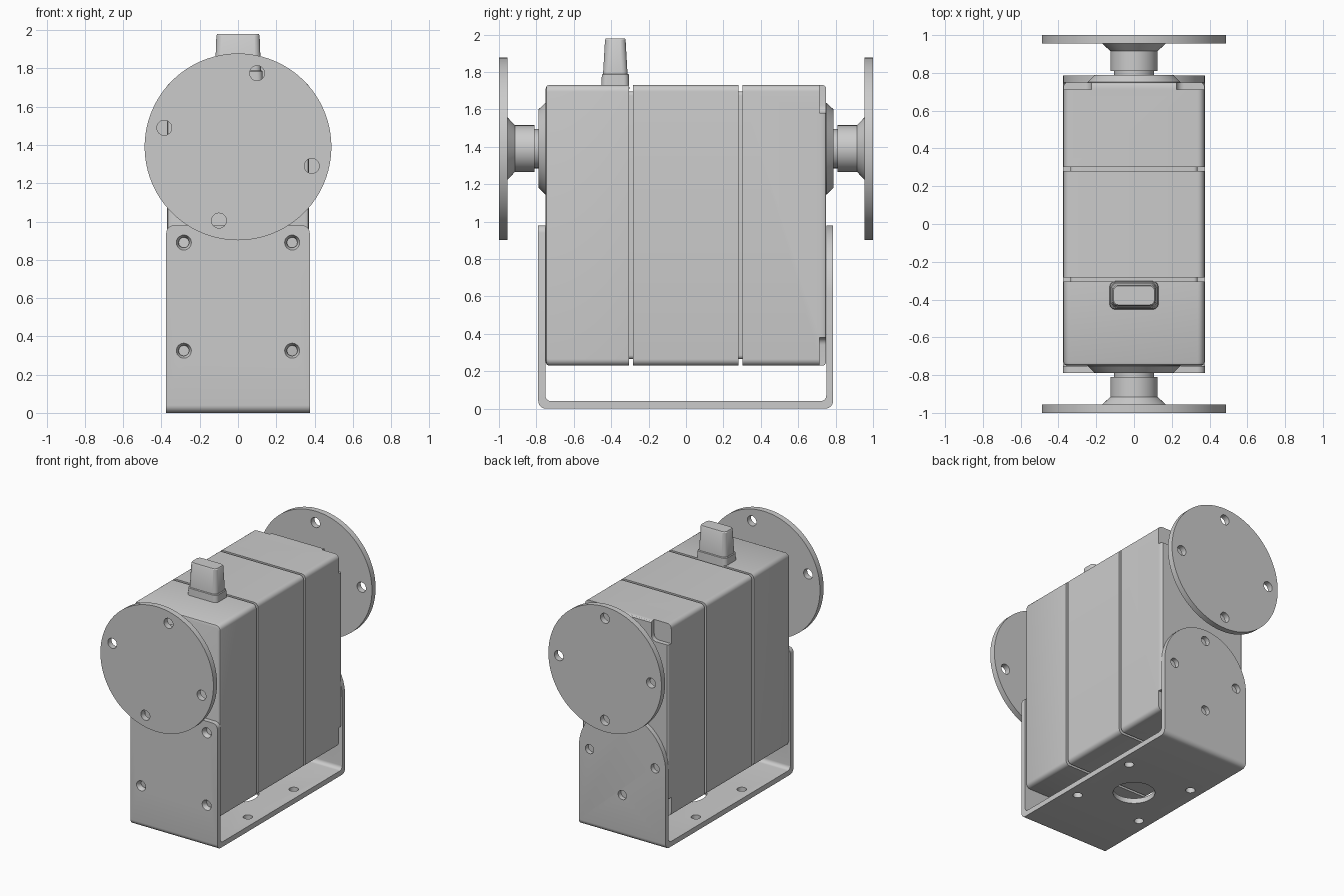
import bpy, bmesh
from math import sin, cos, pi, radians

if "Cube" in bpy.data.objects:
    bpy.data.objects.remove(bpy.data.objects["Cube"])


def rrect(u, v, hu, hv, r, n=6):
    """Rounded rectangle outline around (u, v)."""
    pts = []
    for k, (su, sv) in enumerate([(1, 1), (-1, 1), (-1, -1), (1, -1)]):
        for i in range(n + 1):
            a = (k + i / n) * pi / 2
            pts.append((u + su * (hu - r) + r * cos(a), v + sv * (hv - r) + r * sin(a)))
    return pts


def circle(u, v, r, n=48):
    return [(u + r * cos(2 * pi * i / n), v + r * sin(2 * pi * i / n)) for i in range(n)]


def loft(name, axis, sections):
    """Skin a list of (outline, position) sections along an axis."""
    place = {'x': lambda u, v, d: (d, u, v),
             'y': lambda u, v, d: (u, d, v),
             'z': lambda u, v, d: (u, v, d)}[axis]
    bm = bmesh.new()
    rings = [[bm.verts.new(place(u, v, d)) for u, v in pts] for pts, d in sections]
    for a, b in zip(rings, rings[1:]):
        for i in range(len(a)):
            j = (i + 1) % len(a)
            bm.faces.new((a[i], a[j], b[j], b[i]))
    bm.faces.new(rings[0])
    bm.faces.new(rings[-1])
    bmesh.ops.recalc_face_normals(bm, faces=bm.faces)
    mesh = bpy.data.meshes.new(name)
    bm.to_mesh(mesh)
    bm.free()
    ob = bpy.data.objects.new(name, mesh)
    bpy.context.collection.objects.link(ob)
    return ob


def prism(name, axis, pts, a, b):
    return loft(name, axis, [(pts, a), (pts, b)])


def activate(ob):
    bpy.ops.object.select_all(action='DESELECT')
    ob.select_set(True)
    bpy.context.view_layer.objects.active = ob


def cut(ob, cutters):
    activate(ob)
    for c in cutters:
        m = ob.modifiers.new("cut", 'BOOLEAN')
        m.operation, m.solver, m.object = 'DIFFERENCE', 'EXACT', c
        bpy.ops.object.modifier_apply(modifier=m.name)
        bpy.data.objects.remove(c)


W = 0.375           # half width
AZ = 1.39           # output axis height

# U-shaped bracket profile: outer outline, then back along the inner one
def bend(y, z, r, a0, a1, n=6):
    return [(y + r * cos(radians(a0 + (a1 - a0) * i / n)),
             z + r * sin(radians(a0 + (a1 - a0) * i / n))) for i in range(n + 1)]

profile = ([(-0.79, 0.98)] + bend(-0.75, 0.04, 0.04, 180, 270) + bend(0.746, 0.04, 0.04, 270, 360)
           + [(0.786, 0.98), (0.75, 0.98)] + bend(0.72, 0.07, 0.03, 0, -90)
           + bend(-0.722, 0.07, 0.03, 270, 180) + [(-0.752, 0.98)])
bracket = prism("bracket", 'x', profile, -W, W)

# Arched back plate and rounded front plate corners
arch = [(W * cos(pi * i / 32), 0.605 + W * sin(pi * i / 32)) for i in range(33)]
cutters = [prism("arch_cut", 'y', arch + [(-0.5, 0.605), (-0.5, 1.1), (0.5, 1.1), (0.5, 0.605)], 0.735, 0.85)]
for s in (-1, 1):
    arc = [(s * (W - 0.04 + 0.04 * sin(pi / 12 * i)), 0.94 + 0.04 * cos(pi / 12 * i)) for i in range(7)]
    cutters.append(prism("corner_cut", 'y', arc + [(s * 0.45, 0.94), (s * 0.45, 1.1), (s * 0.335, 1.1)], -0.85, -0.735))

# Bracket holes: countersunk front, diamond back, square of holes plus large hole in the base
P = 0.283
for x in (-P, P):
    for z in (0.325, 0.89):
        cutters.append(loft("front_hole", 'y', [(circle(x, z, 0.045, 24), -0.80), (circle(x, z, 0.027, 24), -0.768),
                                                (circle(x, z, 0.027, 24), -0.74)]))
    for y in (-P, P):
        cutters.append(prism("base_hole", 'z', circle(x, y, 0.034, 24), -0.05, 0.1))
for k in range(4):
    a = k * pi / 2
    cutters.append(prism("back_hole", 'y', circle(P * cos(a), 0.61 + P * sin(a), 0.036, 24), 0.73, 0.85))
cutters.append(prism("base_center_hole", 'z', circle(0, 0, 0.148), -0.05, 0.1))
cut(bracket, cutters)

# Body: inset core and three casing sections
def shell(inset):
    return rrect(0, 0.98, 0.372 - inset, 0.75 - inset, 0.035 - inset * 0.4)

core = prism("body_core", 'y', shell(0.035), -0.7, 0.7)
front_case = loft("front_case", 'y', [(shell(0.018), -0.75), (shell(0.005), -0.745), (shell(0), -0.732), (shell(0), -0.305)])
middle_case = prism("middle_case", 'y', shell(0), -0.284, 0.28)
back_case = loft("back_case", 'y', [(shell(0), 0.301), (shell(0), 0.732), (shell(0.004), 0.742), (shell(0.012), 0.748)])

# Screw recesses at the four back corners
cut(back_case, [prism("corner_recess", 'y', rrect(sx * 0.4, 0.98 + sz * 0.8, 0.175, 0.2, 0.04), 0.713, 0.8)
                for sx in (-1, 1) for sz in (-1, 1)])

# Cable plug on top
def plug(hx, hy, r):
    return rrect(0, -0.378, hx, hy, r)

plug_base = loft("plug_base", 'z', [(plug(0.13, 0.075, 0.03), 1.71), (plug(0.127, 0.072, 0.03), 1.785),
                                    (plug(0.122, 0.067, 0.028), 1.79)])
plug_top = loft("plug_top", 'z', [(plug(0.12, 0.066, 0.03), 1.78), (plug(0.113, 0.055, 0.028), 1.972),
                                  (plug(0.108, 0.050, 0.026), 1.98)])
parts = [bracket, core, front_case, middle_case, back_case, plug_base, plug_top]

# Output shafts: boss, hub and drilled disc at each end
for side, s, phase in (("front", -1, 75.5), ("back", 1, 0)):
    boss = loft(side + "_boss", 'y', [(circle(0, AZ, r), s * y) for r, y in ((0.245, 0.73), (0.245, 0.752), (0.21, 0.788))])
    hub = loft(side + "_hub", 'y', [(circle(0, AZ, r), s * y) for r, y in
               ((0.105, 0.77), (0.105, 0.81), (0.125, 0.81), (0.125, 0.915), (0.17, 0.957))])
    disc = prism(side + "_disc", 'y', circle(0, AZ, 0.488, 96), s * 0.955, s * 1.0)
    holes = []
    for k in range(4):
        a = radians(phase + 90 * k)
        holes.append(prism("disc_hole", 'y', circle(0.398 * cos(a), AZ + 0.398 * sin(a), 0.039, 24), s * 0.9, s * 1.05))
    cut(disc, holes)
    parts += [boss, hub, disc]

for ob in parts:
    activate(ob)
    bpy.ops.object.shade_smooth_by_angle(angle=radians(30))
